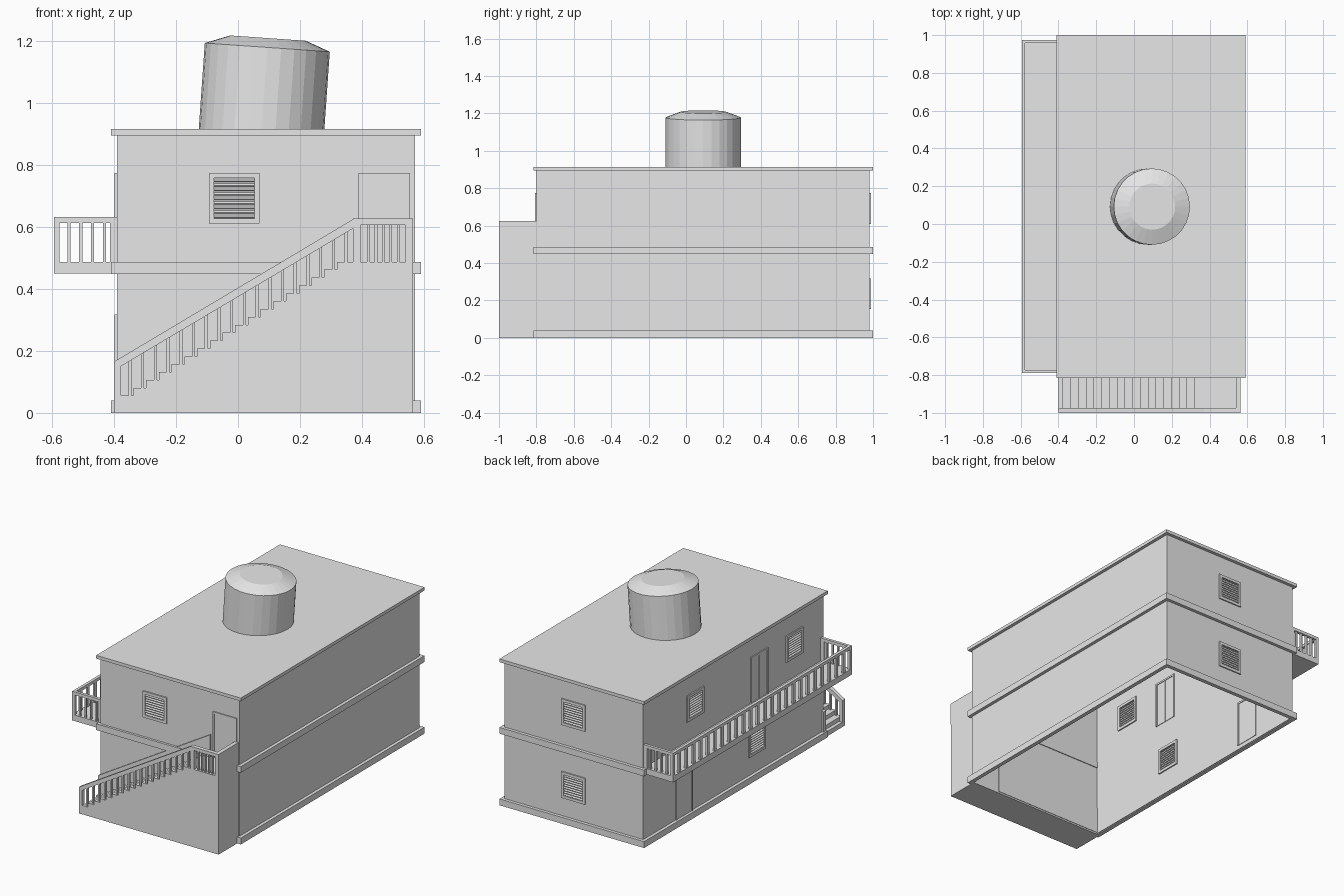
import bpy, bmesh, math
from mathutils import Matrix, Vector

cube = bpy.data.objects.get("Cube")
if cube:
    bpy.data.objects.remove(cube, do_unlink=True)

GREY = (0.8, 0.8, 0.8, 1)
mat = bpy.data.materials.new("plain grey")
mat.use_nodes = True
mat.diffuse_color = GREY
mat.node_tree.nodes["Principled BSDF"].inputs["Base Color"].default_value = GREY


def finish(name, bm, matrix=None):
    bmesh.ops.recalc_face_normals(bm, faces=bm.faces)
    mesh = bpy.data.meshes.new(name)
    bm.to_mesh(mesh)
    bm.free()
    mesh.materials.append(mat)
    obj = bpy.data.objects.new(name, mesh)
    bpy.context.collection.objects.link(obj)
    if matrix:
        obj.matrix_world = matrix
    return obj


def add_box(bm, x0, x1, y0, y1, z0, z1, tilt=0):
    centre = Vector((x0 + x1, y0 + y1, z0 + z1)) / 2
    m = (Matrix.Translation(centre) @ Matrix.Rotation(tilt, 4, "X")
         @ Matrix.Diagonal((x1 - x0, y1 - y0, z1 - z0, 1)))
    bmesh.ops.create_cube(bm, size=1, matrix=m)


def boxes(name, items, matrix=None):
    bm = bmesh.new()
    for item in items:
        add_box(bm, *item)
    return finish(name, bm, matrix)


def ring(name, x0, x1, y0, y1, z0, z1, t):
    return boxes(name, [(x0, x1, y0, y0 + t, z0, z1), (x0, x1, y1 - t, y1, z0, z1),
                        (x0, x0 + t, y0 + t, y1 - t, z0, z1),
                        (x1 - t, x1, y0 + t, y1 - t, z0, z1)])


def prism(name, profile, y0, y1):
    bm = bmesh.new()
    face = bm.faces.new([bm.verts.new((x, y0, z)) for x, z in profile])
    new = bmesh.ops.extrude_face_region(bm, geom=[face])["geom"]
    verts = [v for v in new if isinstance(v, bmesh.types.BMVert)]
    bmesh.ops.translate(bm, verts=verts, vec=(0, y1 - y0, 0))
    return finish(name, bm)


# Building shell, open underneath
ring("walls", -0.39, 0.57, -0.8, 0.98, 0.005, 0.9, 0.01)
ring("base_band", -0.41, 0.59, -0.815, 1, 0, 0.04, 0.025)
ring("floor_band", -0.41, 0.59, -0.815, 1, 0.448, 0.487, 0.03)
boxes("roof_slab", [(-0.41, 0.59, -0.815, 1, 0.895, 0.915)])


# Louvred windows and doors, visible on both sides of the wall
def place(x, y, z, turn):
    return Matrix.Translation((x, y, z)) @ Matrix.Rotation(turn, 4, "Z")


def window(name, matrix):
    h, w, d = 0.082, 0.017, 0.013
    parts = [(-h, h, -d, d, -h, -h + w), (-h, h, -d, d, h - w, h),
             (-h, -h + w, -d, d, -h + w, h - w), (h - w, h, -d, d, -h + w, h - w)]
    for i in range(9):
        z = (i - 4) * 0.0145
        for side in (-1, 1):
            y = side * 0.007
            parts.append((-h + w, h - w, y - 0.006, y + 0.006, z - 0.002, z + 0.002,
                          -side * math.radians(35)))
    boxes(name, parts, matrix)


def door(name, matrix, height):
    h, w, d = 0.083, 0.011, 0.012
    boxes(name, [(-h, -h + w, -d, d, 0, height), (h - w, h, -d, d, 0, height),
                 (-h + w, h - w, -d, d, height - w, height),
                 (-h + w, h - w, -0.008, 0.008, 0, height - w),
                 (-0.003, 0.003, -0.01, 0.01, 0, height - w)], matrix)


FRONT, BACK, SIDE = -0.795, 0.975, -0.385
UPPER, LOWER = 0.692, 0.236
quarter = -math.pi / 2
window("front_window", place(-0.012, FRONT, UPPER, 0))
window("back_upper_window", place(0.09, BACK, UPPER, math.pi))
window("back_lower_window", place(0.09, BACK, LOWER, math.pi))
window("side_upper_window_rear", place(SIDE, 0.47, UPPER, quarter))
window("side_upper_window_front", place(SIDE, -0.51, UPPER, quarter))
window("side_lower_window", place(SIDE, -0.14, LOWER, quarter))
door("front_door", place(0.471, FRONT, 0.487, 0), 0.287)
door("side_upper_door", place(SIDE, -0.165, 0.487, quarter), 0.287)
door("side_lower_door", place(SIDE, 0.58, 0.03, quarter), 0.288)

# Solid staircase with landing
STEPS, X0, X1, Z0, LAND = 18, -0.378, 0.36, 0.03, 0.487
run, rise = (X1 - X0) / STEPS, (LAND - Z0) / STEPS
profile = [(0.565, 0), (-0.4, 0), (-0.4, Z0)]
for i in range(STEPS):
    x = X0 + i * run
    profile += [(x, Z0 + i * rise), (x, Z0 + (i + 1) * rise)]
profile.append((0.565, LAND))
prism("staircase", profile, -0.999, -0.8)


# Stair railing
def rail_z(x):
    return 0.165 + (x + 0.4) * 0.596


END = 0.374
top = [(-0.4, 0.165), (END, rail_z(END))]
prism("stair_handrail", top + [(END, rail_z(END) - 0.03), (-0.4, 0.137)], -1, -0.975)
prism("wall_side_stair_panel", top + [(END, 0.01), (-0.4, 0.01)], -0.812, -0.787)
posts = [(-0.4, X0, -1, -0.975, 0, 0.15)]
for i in range(STEPS):
    x = X0 + (i + 0.6) * run
    posts.append((x, x + 0.01, -0.995, -0.98, Z0 + i * rise, rail_z(x) - 0.02))
boxes("stair_balusters", posts)

# Landing railing with a solid end panel
landing = [(0.37, 0.565, -1, -0.975, 0.606, 0.626), (0.37, 0.395, -1, -0.975, LAND, 0.606),
           (0.54, 0.565, -1, -0.975, LAND, 0.606), (0.54, 0.565, -0.975, -0.8, 0.465, 0.626)]
for i in range(5):
    x = 0.416 + i * 0.024
    landing.append((x, x + 0.009, -0.995, -0.98, LAND, 0.606))
boxes("landing_railing", landing)

# Balcony
BX, BY0, BY1, T = -0.594, -0.79, 0.975, 0.018
boxes("balcony_floor", [(BX, -0.39, BY0, BY1, 0.45, 0.487)])
ends = (BY0, BY1 - T)
rails = [(BX, BX + T, BY0, BY1, 0.613, 0.632)]
bars = []
for y in ends:
    rails.append((BX + T, -0.39, y, y + T, 0.613, 0.632))
    bars.append((BX, BX + T, y, y + T, 0.487, 0.613))
    bars.append((-0.413, -0.39, y, y + T, 0.487, 0.613))
    for i in range(4):
        x = -0.55 + i * 0.038
        bars.append((x, x + 0.01, y + 0.003, y + 0.015, 0.487, 0.613))
COUNT = 25
for i in range(1, COUNT):
    y = BY0 + (BY1 - BY0) * i / COUNT
    bars.append((BX + 0.003, BX + 0.015, y - 0.011, y + 0.011, 0.487, 0.613))
boxes("balcony_handrail", rails)
boxes("balcony_balusters", bars)

# Leaning water tank with a chamfered lid
bm = bmesh.new()
loops = []
for r, z in ((0.202, -0.03), (0.202, 0.264), (0.122, 0.294)):
    circle = bmesh.ops.create_circle(bm, segments=28, radius=r,
                                     matrix=Matrix.Translation((0, 0, z)))
    loops.append(circle["verts"])
for low, high in zip(loops, loops[1:]):
    for i in range(len(low)):
        j = (i + 1) % len(low)
        bm.faces.new((low[i], low[j], high[j], high[i]))
bm.faces.new(loops[0])
bm.faces.new(loops[-1])
lean = Matrix.Rotation(math.radians(4), 4, "Y")
finish("water_tank", bm, Matrix.Translation((0.076, 0.092, 0.915)) @ lean)
